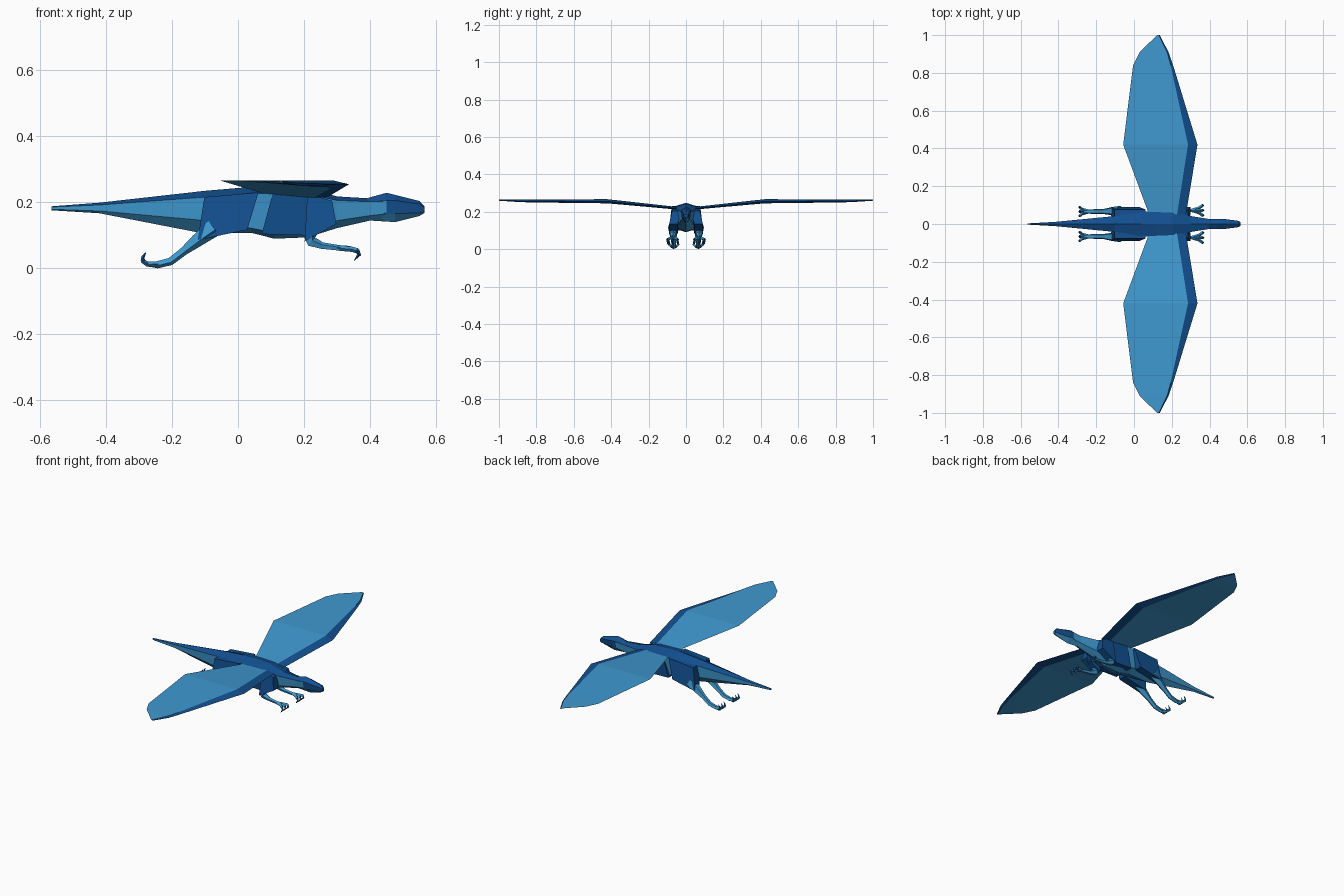
import bpy, bmesh, math
from mathutils import Vector


def material(name, rgb):
    m = bpy.data.materials.new(name)
    m.diffuse_color = (*rgb, 1)
    return m


MATS = [material("dark blue", (0.006, 0.08, 0.28)),
        material("light blue", (0.05, 0.32, 0.64))]
DARK, LIGHT = 0, 1


def loft(name, rings, colour, mirror=True):
    """Skin a list of equal rings; colour(segment, side) picks the material."""
    bm = bmesh.new()
    vs = [[bm.verts.new(p) for p in r] for r in rings]
    n = len(rings[0])
    for i in range(len(vs) - 1):
        for j in range(n):
            k = (j + 1) % n
            f = bm.faces.new((vs[i][j], vs[i][k], vs[i + 1][k], vs[i + 1][j]))
            f.material_index = colour(i, j)
    bm.faces.new(vs[0]).material_index = colour(0, 0)
    bm.faces.new(vs[-1]).material_index = colour(len(vs) - 2, 0)
    bmesh.ops.recalc_face_normals(bm, faces=bm.faces)
    me = bpy.data.meshes.new(name)
    bm.to_mesh(me)
    bm.free()
    for m in MATS:
        me.materials.append(m)
    ob = bpy.data.objects.new(name, me)
    bpy.context.collection.objects.link(ob)
    if mirror:
        mod = ob.modifiers.new("mirror", 'MIRROR')
        mod.use_axis = (False, True, False)
        mod.use_mirror_merge = False
    return ob


def limb(name, path, colour, sides=5):
    """Tapered tube through (x, y, z, radius) points."""
    pts = [Vector(p[:3]) for p in path]
    rings = []
    for i, p in enumerate(pts):
        d = (pts[min(i + 1, len(pts) - 1)] - pts[max(i - 1, 0)]).normalized()
        u = d.cross(Vector((0, 1, 0))).normalized()
        v = d.cross(u)
        rings.append([p + path[i][3] * (u * math.cos(a) + v * math.sin(a))
                      for a in (math.tau * k / sides for k in range(sides))])
    return loft(name, rings, lambda i, j: colour)


def hexes(stations):
    """Six-sided sections: x, top, upper edge, lower edge, bottom, two half widths."""
    return [[(x, 0, t), (x, w, u), (x, v, l), (x, 0, b), (x, -v, l), (x, -w, u)]
            for x, t, u, l, b, w, v in stations]


# Tail, trunk and neck: dark back, light flanks and belly
loft("body", hexes([
    (-0.565, 0.188, 0.186, 0.179, 0.176, 0.003, 0.003),
    (-0.42, 0.199, 0.192, 0.174, 0.167, 0.011, 0.010),
    (-0.10, 0.235, 0.216, 0.145, 0.105, 0.042, 0.036),
    (0.04, 0.247, 0.228, 0.122, 0.108, 0.064, 0.050),
    (0.11, 0.248, 0.226, 0.108, 0.090, 0.068, 0.050),
    (0.21, 0.242, 0.225, 0.110, 0.094, 0.066, 0.048),
    (0.30, 0.218, 0.206, 0.145, 0.122, 0.042, 0.034),
    (0.40, 0.212, 0.202, 0.160, 0.145, 0.026, 0.022),
    (0.465, 0.216, 0.204, 0.167, 0.141, 0.025, 0.020),
]), lambda i, j: DARK if j in (0, 5) else LIGHT, False)

# Head with brow and pale lower jaw
loft("head", hexes([
    (0.395, 0.214, 0.203, 0.170, 0.150, 0.022, 0.018),
    (0.45, 0.229, 0.206, 0.167, 0.142, 0.026, 0.022),
    (0.475, 0.223, 0.206, 0.166, 0.140, 0.027, 0.022),
    (0.55, 0.204, 0.195, 0.168, 0.159, 0.017, 0.014),
    (0.565, 0.188, 0.184, 0.171, 0.168, 0.010, 0.009),
]), lambda i, j: LIGHT if j in (2, 3) or (i < 1 and j in (1, 4)) else DARK, False)


def slab(name, top, bottom, yt, yb):
    """Block between an outline's upper and lower (front, back) xz points."""
    def ring(e, y):
        (xa, za), (xb, zb) = e
        return [(xa, y[0], za), (xb, y[0], zb), (xb, y[1], zb), (xa, y[1], za)]
    return loft(name, [ring(top, yt), ring(bottom, yb)], lambda i, j: DARK)


# Dark muscle blocks on the flanks
slab("rib_plate", ((0.105, 0.227), (0.212, 0.226)), ((0.072, 0.104), (0.21, 0.100)),
     (0.02, 0.071), (0.02, 0.062))
slab("thigh", ((-0.102, 0.216), (0.062, 0.230)), ((-0.122, 0.086), (0.028, 0.117)),
     (0.02, 0.076), (0.045, 0.090))
slab("shoulder", ((0.210, 0.226), (0.285, 0.205)), ((0.202, 0.082), (0.298, 0.135)),
     (0.02, 0.074), (0.045, 0.090))

# Wings: trailing edge, top ridge, leading edge and keel at each span station
wing = []
for y, tr, ri, le, z, h in [
        (0.050, 0.080, 0.228, 0.275, 0.226, 0.014),
        (0.420, -0.057, 0.286, 0.336, 0.267, 0.022),
        (0.840, -0.005, 0.194, 0.207, 0.266, 0.016),
        (0.910, 0.030, 0.175, 0.183, 0.266, 0.013),
        (1.000, 0.122, 0.131, 0.136, 0.265, 0.006)]:
    wing.append([(tr, y, z), (ri, y, z), (le, y, z - h * 0.55), (ri, y, z - h)])
loft("wing", wing, lambda i, j: LIGHT if j in (0, 3) else DARK)

# Hind legs, trailing backwards
limb("hind_shin", [(-0.075, 0.068, 0.125, 0.030), (-0.125, 0.068, 0.086, 0.022),
                   (-0.165, 0.066, 0.053, 0.014), (-0.205, 0.066, 0.022, 0.013),
                   (-0.245, 0.066, 0.012, 0.012), (-0.265, 0.066, 0.014, 0.009)], LIGHT)
for y in (0.042, 0.066, 0.090):
    limb("hind_toe", [(-0.235, 0.066, 0.013, 0.009),
                      (-0.275, (y + 0.066) / 2, 0.013, 0.008),
                      (-0.290, y, 0.024, 0.007)], LIGHT, 4)
    limb("hind_claw", [(-0.288, y, 0.022, 0.007), (-0.288, y, 0.034, 0.005),
                       (-0.279, y, 0.048, 0.001)], DARK, 4)

# Front legs, reaching forwards
limb("forearm", [(0.218, 0.070, 0.098, 0.022), (0.222, 0.070, 0.080, 0.018),
                 (0.255, 0.070, 0.068, 0.011), (0.310, 0.072, 0.061, 0.009),
                 (0.340, 0.072, 0.059, 0.009)], LIGHT)
for y in (0.046, 0.072, 0.098):
    limb("front_toe", [(0.300, 0.072, 0.061, 0.007),
                       (0.345, (y + 0.072) / 2, 0.058, 0.008),
                       (0.362, y, 0.053, 0.008)], LIGHT, 4)
    limb("front_claw", [(0.360, y, 0.054, 0.008), (0.367, y, 0.042, 0.006),
                        (0.352, y, 0.024, 0.001)], DARK, 4)
